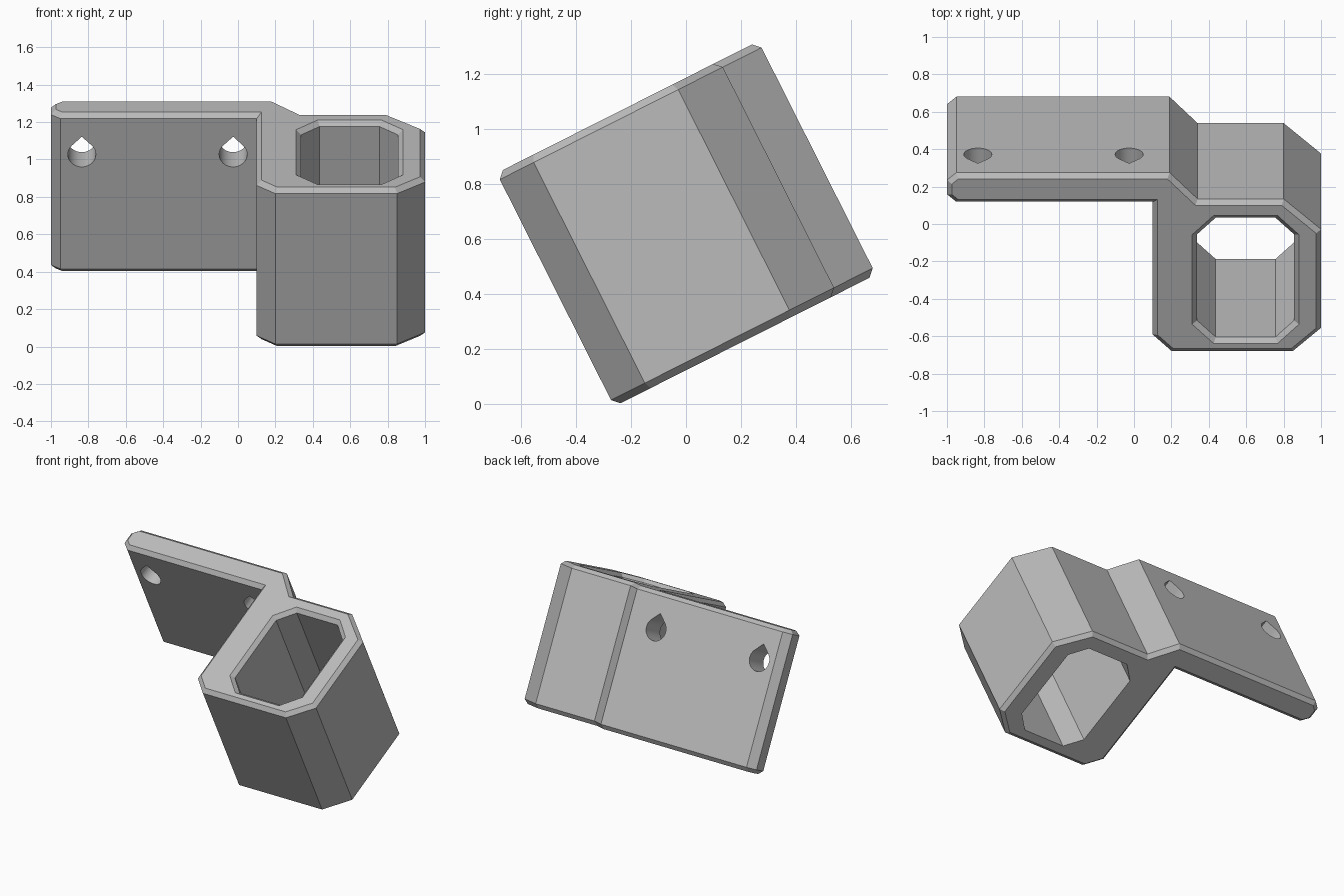
import bpy, bmesh, math
from mathutils import Matrix, Vector

if "Cube" in bpy.data.objects:
    bpy.data.objects.remove(bpy.data.objects["Cube"], do_unlink=True)

TILT = Matrix.Rotation(math.radians(26.75), 4, 'X')
LOW, HIGH, EDGE = 0.109, 1.061, 0.026

grey = bpy.data.materials.new("plain grey")
grey.use_nodes = True
colour = (0.5, 0.5, 0.5, 1)
grey.diffuse_color = colour
grey.node_tree.nodes["Principled BSDF"].inputs["Base Color"].default_value = colour


def inset(profile, d):
    """Offset a counter-clockwise profile inwards by d."""
    pts = [Vector(p) for p in profile]
    out = []
    for i, p in enumerate(pts):
        a = (p - pts[i - 1]).normalized()
        b = (pts[(i + 1) % len(pts)] - p).normalized()
        n0, n1 = Vector((-a.y, a.x)), Vector((-b.y, b.x))
        out.append(p + (n0 + n1) * d / (1 + n0.dot(n1)))
    return out


def loft(name, rings):
    """Solid through rings of equal point count, capped at both ends."""
    bm = bmesh.new()
    loops = [[bm.verts.new(p) for p in ring] for ring in rings]
    for lower, upper in zip(loops, loops[1:]):
        for i in range(len(lower)):
            j = (i + 1) % len(lower)
            bm.faces.new((lower[i], lower[j], upper[j], upper[i]))
    bm.faces.new(loops[0][::-1])
    bm.faces.new(loops[-1])
    bmesh.ops.recalc_face_normals(bm, faces=bm.faces)
    mesh = bpy.data.meshes.new(name)
    bm.to_mesh(mesh)
    bm.free()
    mesh.materials.append(grey)
    obj = bpy.data.objects.new(name, mesh)
    bpy.context.collection.objects.link(obj)
    return obj


def stack(name, profile, levels):
    """Loft a profile along the tilted axis; levels hold (height, inset)."""
    return loft(name, [[(p.x, p.y, h) for p in inset(profile, d)] for h, d in levels])


# Bracket body: faceted sleeve joined to a flat mounting plate
outline = [(0.2, -0.238), (0.85, -0.238), (1, -0.1), (1, 0.49), (0.8, 0.672),
           (0.34, 0.672), (0.19, 0.83), (-0.95, 0.83), (-1, 0.785),
           (-1, 0.7), (-0.95, 0.655), (0.1, 0.655), (0.1, -0.14)]
body = stack("bracket_body", outline,
             [(LOW, EDGE), (LOW + EDGE, 0), (HIGH - EDGE, 0), (HIGH, EDGE)])

# Octagonal sleeve opening, flared at the top rim
x0, x1, y0, y1, k = 0.337, 0.856, -0.155, 0.56, 0.1
octagon = [(x0 + k, y0), (x1 - k, y0), (x1, y0 + k), (x1, y1 - k),
           (x1 - k, y1), (x0 + k, y1), (x0, y1 - k), (x0, y0 + k)]
cutters = [stack("sleeve_cutter", octagon,
                 [(0, 0), (HIGH - EDGE, 0), (HIGH + EDGE, -2 * EDGE)])]

# Teardrop screw holes through the plate
R = 0.075
for x in (-0.835, -0.026):
    arc = [math.radians(135 + 270 * i / 24) for i in range(25)]
    drop = [(x + R * math.cos(a), 0.82 + R * math.sin(a)) for a in arc]
    drop.append((x, 0.82 + R * math.sqrt(2)))
    cutters.append(loft("screw_hole_cutter",
                        [[(px, y, pz) for px, pz in drop] for y in (0.5, 1)]))

for cutter in cutters:
    cutter.hide_render = True
    mod = body.modifiers.new("cut", 'BOOLEAN')
    mod.operation = 'DIFFERENCE'
    mod.solver = 'EXACT'
    mod.object = cutter

# Bake the cuts, drop the cutters, lean the bracket forward
bpy.context.view_layer.update()
evaluated = body.evaluated_get(bpy.context.evaluated_depsgraph_get())
result = bpy.data.meshes.new_from_object(evaluated)
body.modifiers.clear()
body.data = result
for cutter in cutters:
    bpy.data.objects.remove(cutter, do_unlink=True)
body.data.transform(TILT)

# Smooth only the round hole walls
bpy.ops.object.select_all(action='DESELECT')
body.select_set(True)
bpy.context.view_layer.objects.active = body
bpy.ops.object.shade_smooth_by_angle(angle=math.radians(20))
